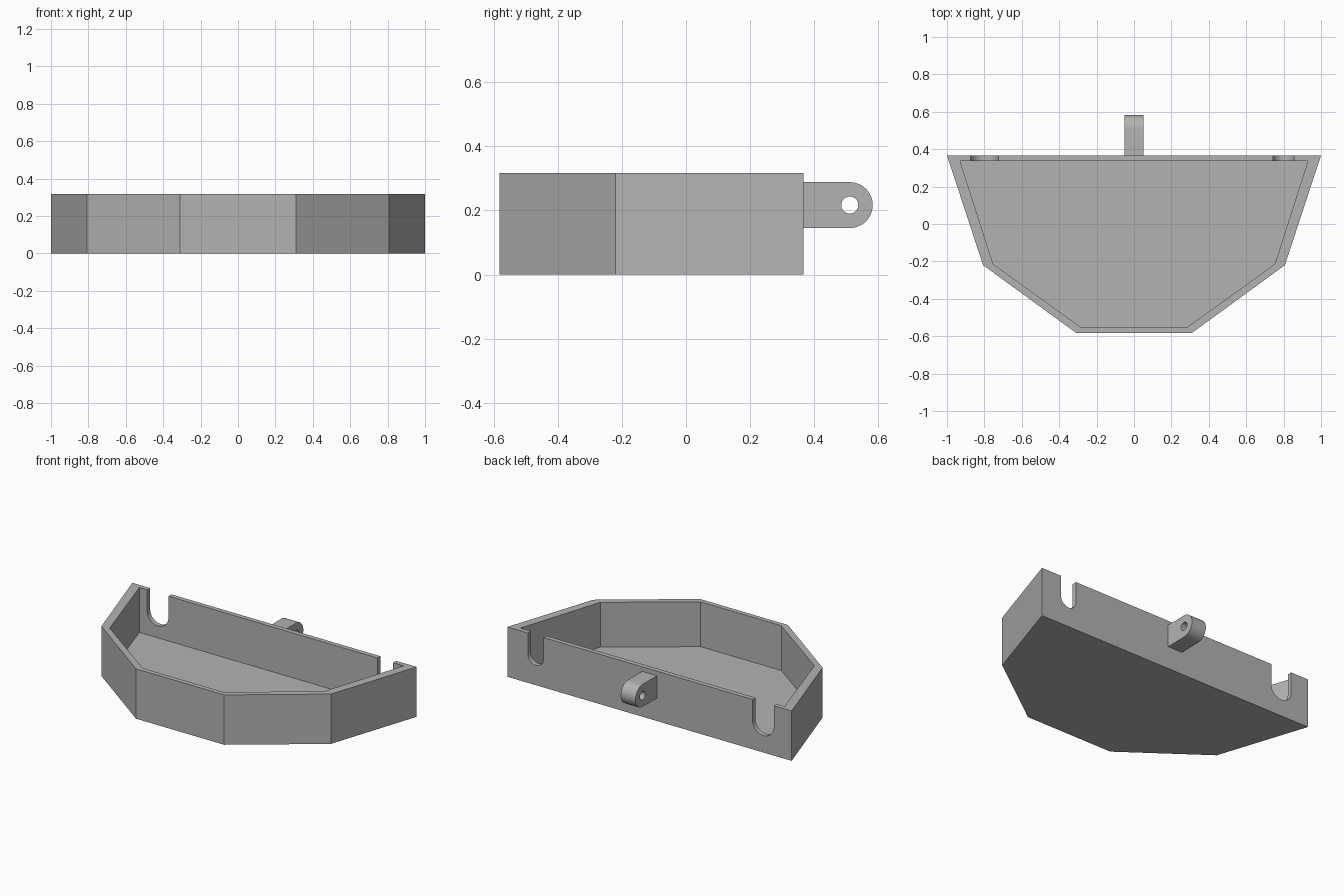
import bpy, bmesh, math
from mathutils import Vector

cube = bpy.data.objects.get("Cube")
if cube:
    bpy.data.objects.remove(cube, do_unlink=True)

HEIGHT, FLOOR = 0.317, 0.032
BACK, BACK_IN = 0.367, 0.337

grey = bpy.data.materials.new("plain grey")
grey.use_nodes = True
grey.diffuse_color = (0.45, 0.45, 0.45, 1)
grey.node_tree.nodes["Principled BSDF"].inputs["Base Color"].default_value = grey.diffuse_color


def prism(name, points, direction):
    """Extrude a flat outline along a direction into a closed solid."""
    bm = bmesh.new()
    face = bm.faces.new([bm.verts.new(p) for p in points])
    result = bmesh.ops.extrude_face_region(bm, geom=[face], use_keep_orig=True)
    moved = [g for g in result["geom"] if isinstance(g, bmesh.types.BMVert)]
    bmesh.ops.translate(bm, verts=moved, vec=Vector(direction))
    bmesh.ops.recalc_face_normals(bm, faces=bm.faces)
    mesh = bpy.data.meshes.new(name)
    bm.to_mesh(mesh)
    bm.free()
    mesh.materials.append(grey)
    obj = bpy.data.objects.new(name, mesh)
    bpy.context.collection.objects.link(obj)
    return obj


def arc(u, v, radius, start, end, steps):
    angles = [math.radians(start + (end - start) * i / steps) for i in range(steps + 1)]
    return [(u + radius * math.cos(a), v + radius * math.sin(a)) for a in angles]


def cut(target, cutter):
    """Subtract the cutter from the target, then discard it."""
    cutter.hide_render = True
    mod = target.modifiers.new("cut", "BOOLEAN")
    mod.operation, mod.solver, mod.object = "DIFFERENCE", "EXACT", cutter
    bpy.context.view_layer.objects.active = target
    bpy.ops.object.modifier_apply(modifier=mod.name)
    bpy.data.objects.remove(cutter, do_unlink=True)


def mirrored(half, z):
    """Complete a symmetric outline from its left half."""
    return [(x, y, z) for x, y in half] + [(-x, y, z) for x, y in reversed(half)]


# Open tray: tapered six-sided outline, hollowed from above
outer = [(1.0, BACK), (0.807, -0.22), (0.31, -0.582)]
inner = [(0.93, BACK_IN), (0.753, -0.214), (0.284, -0.552)]
tray = prism("tray", mirrored(outer, 0), (0, 0, HEIGHT))
cut(tray, prism("hollow", mirrored(inner, FLOOR), (0, 0, HEIGHT)))

# Round-bottomed notches in the back wall, the right one wider
for x, radius in ((-0.8, 0.075), (0.8, 0.056)):
    outline = arc(x, 0.183, radius, 180, 360, 24)
    outline += [(x + radius, 0.4), (x - radius, 0.4)]
    cut(tray, prism("notch", [(u, BACK_IN - 0.02, v) for u, v in outline], (0, 0.08, 0)))

# Rounded mounting lug with a cross hole
LUG_Y, LUG_Z, LUG_R, LUG_W = 0.5105, 0.2165, 0.0715, 0.052
profile = arc(LUG_Y, LUG_Z, LUG_R, -90, 90, 24)
profile += [(BACK - 0.01, LUG_Z + LUG_R), (BACK - 0.01, LUG_Z - LUG_R)]
lug = prism("mounting_lug", [(-LUG_W, y, z) for y, z in profile], (2 * LUG_W, 0, 0))
hole = arc(LUG_Y, LUG_Z, 0.0265, 0, 360, 32)[:-1]
cut(lug, prism("hole", [(-0.1, y, z) for y, z in hole], (0.2, 0, 0)))

# Smooth the curved cuts, keep the flat edges crisp
for obj in (tray, lug):
    bpy.ops.object.select_all(action="DESELECT")
    obj.select_set(True)
    bpy.context.view_layer.objects.active = obj
    bpy.ops.object.shade_smooth_by_angle(angle=math.radians(20))
